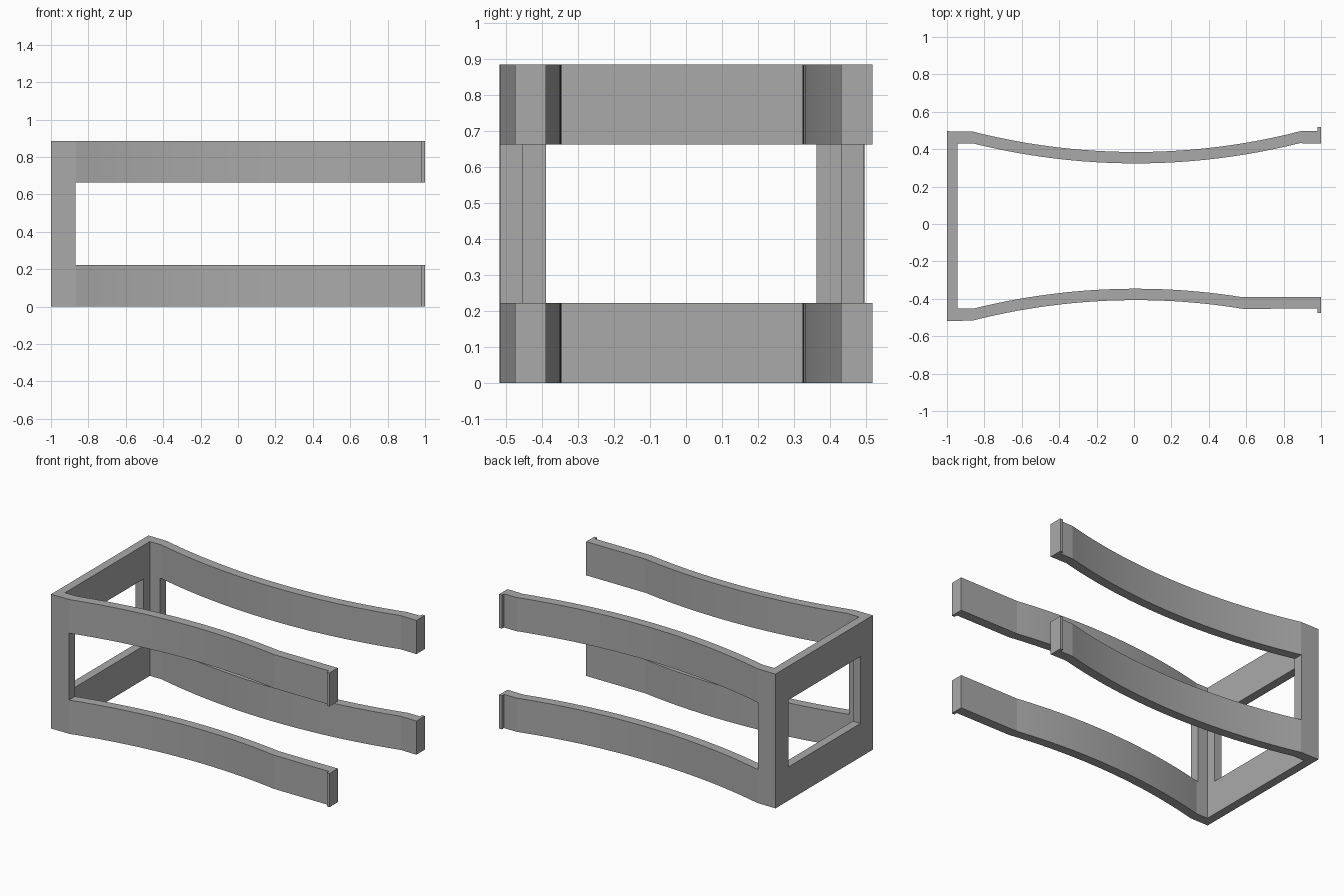
import bpy, bmesh, math
from mathutils import Matrix

default = bpy.data.objects.get("Cube")
if default:
    bpy.data.objects.remove(default, do_unlink=True)

HEIGHT = 0.885
BAND = 0.222          # height of each upper and lower band
BOW_X = 0.01          # centre of the bowed part of the arms
R_OUT, R_IN = 3.54, 3.60

grey = bpy.data.materials.new("plain grey")
grey.use_nodes = True
grey.diffuse_color = (0.4, 0.4, 0.4, 1)
grey.node_tree.nodes["Principled BSDF"].inputs["Base Color"].default_value = (0.4, 0.4, 0.4, 1)


def arc(x0, x1, apex, radius, side, steps=24):
    """Points on a shallow arc bowing toward the middle; side is +1 back, -1 front."""
    points = []
    for i in range(steps + 1):
        x = x0 + (x1 - x0) * i / steps
        drop = radius - math.sqrt(radius ** 2 - (x - BOW_X) ** 2)
        points.append((x, side * (apex + drop)))
    return points


def box(name, x0, x1, y0, y1, z0, z1):
    mesh = bpy.data.meshes.new(name)
    bm = bmesh.new()
    size = Matrix.Diagonal((x1 - x0, y1 - y0, z1 - z0, 1))
    centre = Matrix.Translation(((x0 + x1) / 2, (y0 + y1) / 2, (z0 + z1) / 2))
    bmesh.ops.create_cube(bm, size=1, matrix=centre @ size)
    bm.to_mesh(mesh)
    bm.free()
    obj = bpy.data.objects.new(name, mesh)
    bpy.context.collection.objects.link(obj)
    obj.hide_render = True
    return obj


# Plan outline of the bracket: end wall, two bowed arms, lipped tips
outline = [(-1, -0.518)]
outline += arc(-0.865, 0.58, 0.407, R_OUT, -1)
outline += [(0.98, -0.453), (0.98, -0.475), (1, -0.475), (1, -0.389)]
outline += arc(0.57, -0.86, 0.346, R_IN, -1)
outline += [(-0.944, -0.453), (-0.944, 0.43)]
outline += arc(-0.86, 0.885, 0.324, R_IN, 1)
outline += [(1, 0.43), (1, 0.518), (0.98, 0.518), (0.98, 0.496)]
outline += arc(0.89, -0.865, 0.385, R_OUT, 1)
outline += [(-1, 0.496)]

mesh = bpy.data.meshes.new("bracket_frame")
bm = bmesh.new()
base = bm.faces.new([bm.verts.new((x, y, 0)) for x, y in outline])
extruded = bmesh.ops.extrude_face_region(bm, geom=[base], use_keep_orig=True)
top_verts = [g for g in extruded["geom"] if isinstance(g, bmesh.types.BMVert)]
bmesh.ops.translate(bm, verts=top_verts, vec=(0, 0, HEIGHT))
bmesh.ops.recalc_face_normals(bm, faces=bm.faces)
bm.to_mesh(mesh)
bm.free()
mesh.materials.append(grey)
frame = bpy.data.objects.new("bracket_frame", mesh)
bpy.context.collection.objects.link(frame)

# Openings: gap between the arms, and window in the end wall
cutters = [
    box("arm_gap_cutter", -0.87, 1.2, -1, 1, BAND, HEIGHT - BAND),
    box("end_window_cutter", -1.2, -0.8, -0.389, 0.363, BAND, HEIGHT - BAND),
]
bpy.ops.object.select_all(action="DESELECT")
bpy.context.view_layer.objects.active = frame
frame.select_set(True)
for cutter in cutters:
    mod = frame.modifiers.new("opening", "BOOLEAN")
    mod.operation = "DIFFERENCE"
    mod.solver = "EXACT"
    mod.object = cutter
    bpy.ops.object.modifier_apply(modifier=mod.name)
    bpy.data.objects.remove(cutter, do_unlink=True)

bpy.ops.object.shade_smooth_by_angle(angle=math.radians(5))
